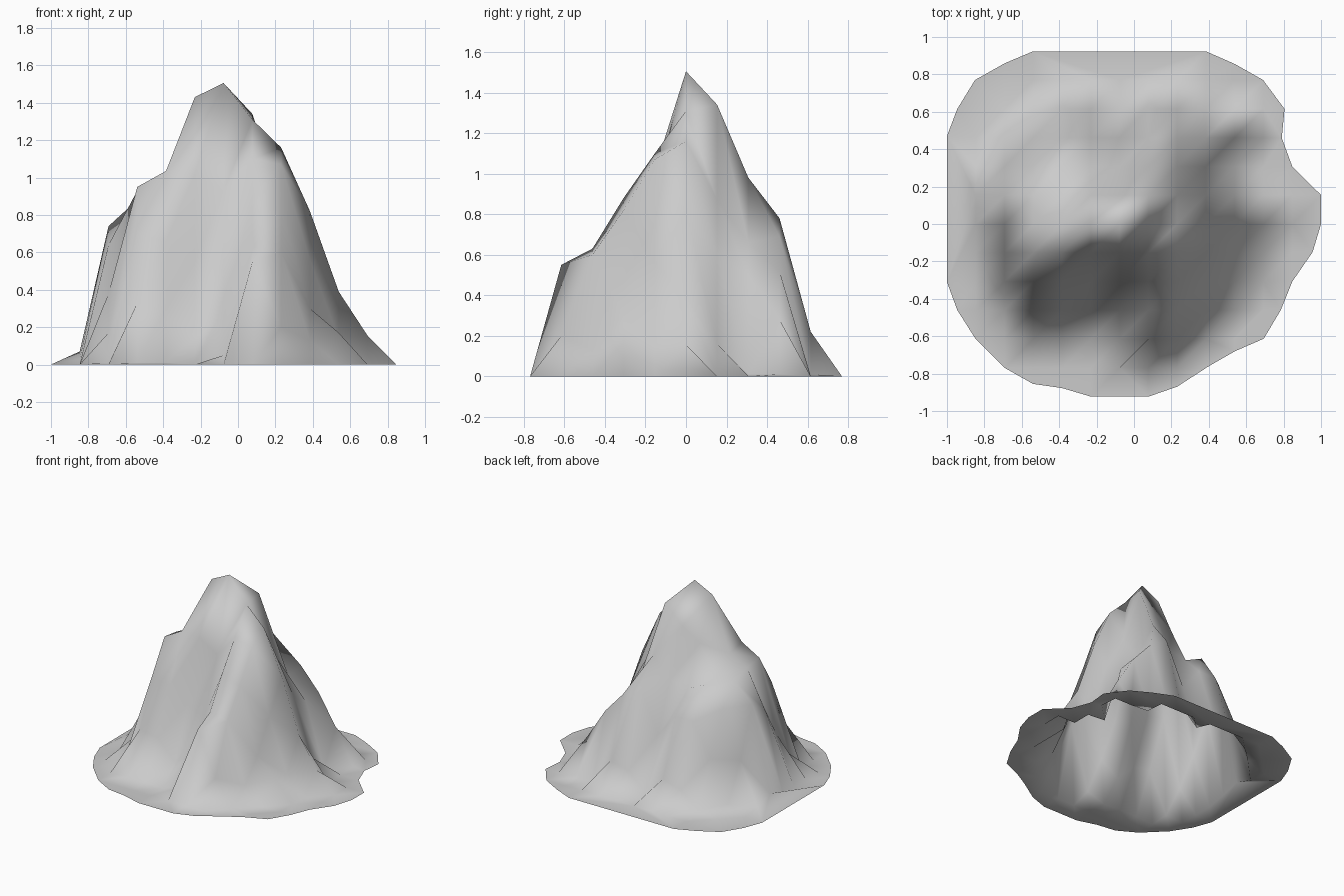
import bpy, bmesh
from math import hypot
from mathutils import Vector
from mathutils.geometry import delaunay_2d_cdt

if "Cube" in bpy.data.objects:
    bpy.data.objects.remove(bpy.data.objects["Cube"])

STEP = 2 / 13          # spacing of the terrain grid
FIRST_X, FIRST_ROW = -11, -4
SKEW = .03             # tilts every grid diagonal the same way (front left to back right)

# Height profiles: one front-to-back slice per grid column, from left to right
SLICES = [
    (0, 0, 0, 0, .03, .07, .02, 0, 0),                        # left foot
    (0, .01, .17, .38, .64, .74, .35, .06, 0),
    (.01, .33, .70, .95, .93, .88, .72, .38, .03),            # left shoulder
    (.01, .30, .66, 1.035, 1.0, .88, .87, .64, .15),
    (0, .15, .55, 1.02, 1.43, 1.10, .80, .64, .20),
    (.05, .25, .50, .93, 1.505, 1.20, .83, .45, .04),         # summit
    (.55, .63, .88, 1.10, 1.31, 1.34, .98, .78, .18),         # front ridge
    (.20, .60, .82, 1.07, 1.16, .87, .66, .69, .22),
    (0, .13, .30, .56, .82, .60, .50, .52, .01),              # back right spur
    (0, 0, .17, .14, .39, .16, .01, .28, 0),
    (0, 0, 0, 0, .155, 0, 0, .01, 0),                         # right foot
]

# Flat ground outline, counter-clockwise
OUTLINE = [
    (1, 0), (1, .155), (.846, .308), (.79, .46), (.805, .615), (.69, .77), (.54, .855),
    (.385, .923), (-.54, .923), (-.69, .86), (-.85, .77), (-.945, .615), (-1, .47),
    (-1, -.31), (-.945, -.46), (-.85, -.61), (-.69, -.77), (-.54, -.855), (-.385, -.877),
    (-.23, -.923), (.077, -.923), (.23, -.87), (.385, -.77), (.54, -.68), (.69, -.615),
    (.785, -.46), (.846, -.308), (.955, -.15),
]


def grid_points():
    """Grid points near the outline, with zero height off the slices."""
    for col in range(-1, len(SLICES) + 1):
        for row in range(-1, 10):
            x = (FIRST_X + 2 * col) * STEP / 2
            y = (FIRST_ROW + row) * STEP
            on = 0 <= col < len(SLICES) and 0 <= row < 9
            if hypot(x, y) < .97:
                yield x, y, SLICES[col][row] if on else 0.0


# Triangulate grid and outline together into one open shell
points = [(x, y, 0.0) for x, y in OUTLINE] + list(grid_points())
n = len(OUTLINE)
flat, _, tris, origin, _, _ = delaunay_2d_cdt(
    [Vector((x - SKEW * y, y)) for x, y, _ in points], [], [list(range(n))], 1, .01)

bm = bmesh.new()
verts = [bm.verts.new((v.x + SKEW * v.y, v.y, points[o[0]][2] if o else 0))
         for v, o in zip(flat, origin)]
for t in tris:
    bm.faces.new([verts[i] for i in t])
bmesh.ops.delete(bm, geom=[v for v in bm.verts if not v.link_faces], context='VERTS')
bmesh.ops.recalc_face_normals(bm, faces=bm.faces)
if sum(f.normal.z for f in bm.faces) < 0:
    bmesh.ops.reverse_faces(bm, faces=bm.faces)
for f in bm.faces:
    f.smooth = True

mesh = bpy.data.meshes.new("mountain")
bm.to_mesh(mesh)
bm.free()
bpy.context.collection.objects.link(bpy.data.objects.new("mountain", mesh))
